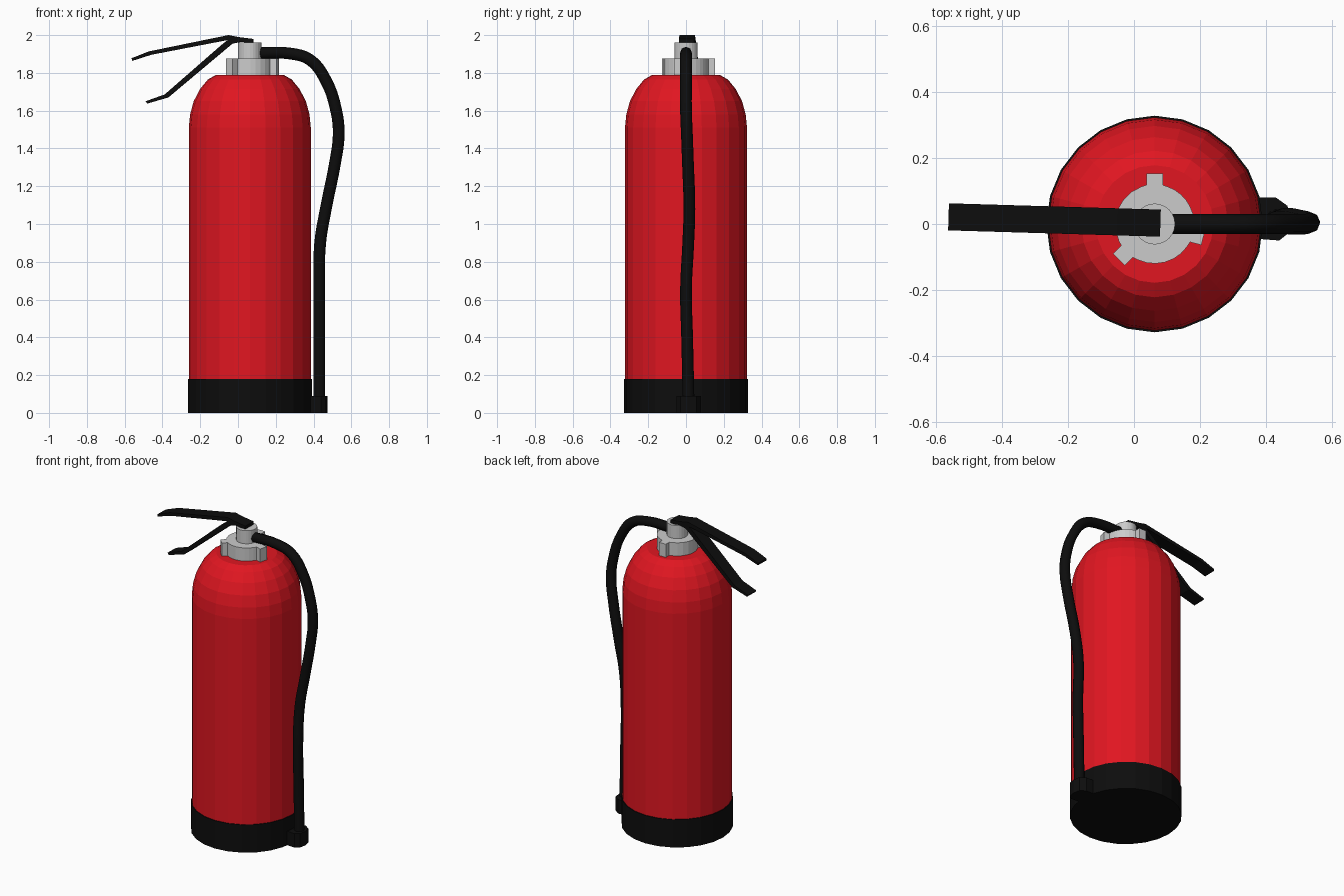
import bpy, bmesh
from math import sin, cos, pi, radians
from mathutils import Vector

if "Cube" in bpy.data.objects:
    bpy.data.objects.remove(bpy.data.objects["Cube"])

CX = 0.0625   # bottle axis
SIDES = 24


def material(name, rgb):
    m = bpy.data.materials.new(name)
    m.diffuse_color = (*rgb, 1)
    m.use_nodes = True
    m.node_tree.nodes["Principled BSDF"].inputs["Base Color"].default_value = m.diffuse_color
    return m


RED = material("red_paint", (0.75, 0.008, 0.015))
BLACK = material("black_plastic", (0.004, 0.004, 0.004))


def finish(name, bm, mat=None):
    bmesh.ops.recalc_face_normals(bm, faces=bm.faces)
    mesh = bpy.data.meshes.new(name)
    bm.to_mesh(mesh)
    bm.free()
    obj = bpy.data.objects.new(name, mesh)
    bpy.context.collection.objects.link(obj)
    if mat:
        mesh.materials.append(mat)
    return obj


def lathe(name, profile, mat=None):
    """Spin (radius, z) points round the bottle axis and cap both ends."""
    bm = bmesh.new()
    rings = [[bm.verts.new((CX + r * cos(2 * pi * i / SIDES), r * sin(2 * pi * i / SIDES), z))
              for i in range(SIDES)] for r, z in profile]
    for a, b in zip(rings, rings[1:]):
        for i in range(SIDES):
            j = (i + 1) % SIDES
            bm.faces.new((a[i], a[j], b[j], b[i]))
    bm.faces.new(rings[0])
    bm.faces.new(rings[-1])
    return finish(name, bm, mat)


def extrude(name, outline, direction, mat=None):
    """Extrude a closed outline of 3D points."""
    bm = bmesh.new()
    face = bm.faces.new([bm.verts.new(p) for p in outline])
    top = bmesh.ops.extrude_face_region(bm, geom=[face], use_keep_orig=True)["geom"]
    bmesh.ops.translate(bm, vec=Vector(direction),
                        verts=[v for v in top if isinstance(v, bmesh.types.BMVert)])
    return finish(name, bm, mat)


# Bottle, foot and valve neck
lathe("bottle", [(0.323, 0.17), (0.323, 1.51), (0.316, 1.58), (0.297, 1.65),
                 (0.263, 1.715), (0.222, 1.765), (0.178, 1.79)], RED)
lathe("foot", [(0.328, 0), (0.328, 0.18)], BLACK)
lathe("valve_neck", [(0.062, 1.86), (0.062, 1.96)])

# Collar with three grip tabs
outline = []
tabs = [-15, 90, 225]
for k, tab in enumerate(tabs):
    following = tabs[(k + 1) % 3] + (360 if k == 2 else 0)
    c, s = cos(radians(tab)), sin(radians(tab))
    for u, v in ((0.118, -0.025), (0.153, -0.025), (0.153, 0.025), (0.118, 0.025)):
        outline.append((CX + u * c - v * s, u * s + v * c, 1.785))
    for n in range(7):
        a = radians(tab + 20 + (following - tab - 40) * n / 6)
        outline.append((CX + 0.12 * cos(a), 0.12 * sin(a), 1.785))
extrude("collar", outline, (0, 0, 0.09))

# Carrying handle and squeeze lever: bent strips, slightly turned
strips = {
    "upper_lever": [(0.08, 1.98), (0, 1.99), (-0.05, 2.0), (-0.47, 1.914), (-0.562, 1.878),
                    (-0.56, 1.864), (-0.46, 1.896), (-0.05, 1.975), (0.08, 1.955)],
    "lower_handle": [(0.02, 1.965), (-0.04, 1.985), (-0.09, 1.945), (-0.387, 1.686),
                     (-0.488, 1.65), (-0.48, 1.638), (-0.37, 1.67), (-0.03, 1.955)],
}
for name, pts in strips.items():
    strip = extrude(name, [(x, -0.041, z) for x, z in pts], (0, 0.082, 0), BLACK)
    strip.rotation_euler.z = radians(-1.7)
    strip.location.y = 0.005

# Hose
curve = bpy.data.curves.new("hose", "CURVE")
curve.dimensions = "3D"
curve.bevel_depth = 0.031
curve.bevel_resolution = 2
curve.resolution_u = 4
curve.use_fill_caps = True
path = [(0.10, 0, 1.905), (0.28, 0, 1.902), (0.38, 0, 1.87), (0.46, 0, 1.77), (0.52, 0, 1.6),
        (0.533, 0.005, 1.47), (0.515, 0.01, 1.33), (0.465, 0.018, 1.08), (0.435, 0.012, 0.9),
        (0.43, 0, 0.65), (0.43, 0.006, 0.4), (0.43, 0.014, 0.04)]
spline = curve.splines.new("BEZIER")
spline.bezier_points.add(len(path) - 1)
for bp, co in zip(spline.bezier_points, path):
    bp.co = co
    bp.handle_left_type = bp.handle_right_type = "AUTO"
curve.materials.append(BLACK)
bpy.context.collection.objects.link(bpy.data.objects.new("hose", curve))

# Clip holding the hose end to the foot
clip = [(0.375, 0.08), (0.43, 0.08), (0.465, 0.055), (0.473, 0.01),
        (0.465, -0.03), (0.44, -0.05), (0.375, -0.045)]
extrude("hose_clip", [(x, y, 0) for x, y in clip], (0, 0, 0.09), BLACK)
